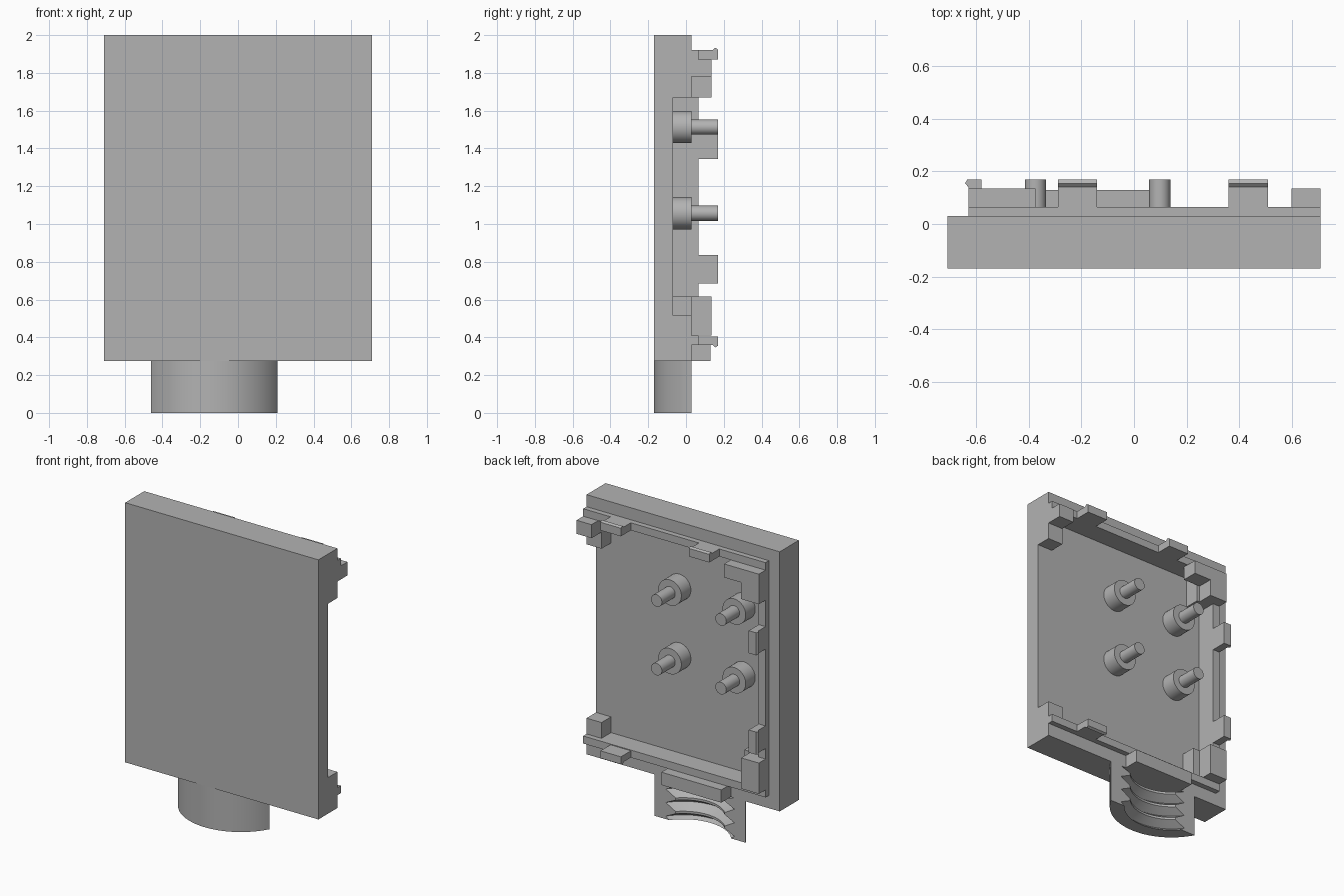
import bpy, bmesh, math
from mathutils import Vector

if "Cube" in bpy.data.objects:
    bpy.data.objects.remove(bpy.data.objects["Cube"], do_unlink=True)

grey = bpy.data.materials.new("grey plastic")
grey.use_nodes = True
GREY = (0.45, 0.45, 0.45, 1)
grey.diffuse_color = GREY
grey.node_tree.nodes["Principled BSDF"].inputs["Base Color"].default_value = GREY


def finish(name, bm):
    bmesh.ops.recalc_face_normals(bm, faces=bm.faces)
    mesh = bpy.data.meshes.new(name)
    bm.to_mesh(mesh)
    bm.free()
    mesh.materials.append(grey)
    ob = bpy.data.objects.new(name, mesh)
    bpy.context.collection.objects.link(ob)
    return ob


def box(name, x, y, z):
    """Box from (min, max) pairs."""
    bm = bmesh.new()
    bmesh.ops.create_cube(bm, size=1)
    for v in bm.verts:
        v.co = Vector([r[0] if c < 0 else r[1] for c, r in zip(v.co, (x, y, z))])
    return finish(name, bm)


def prism(name, points, direction):
    """Extrude a closed outline of 3D points along a direction."""
    bm = bmesh.new()
    face = bm.faces.new([bm.verts.new(p) for p in points])
    ext = bmesh.ops.extrude_face_region(bm, geom=[face])
    bmesh.ops.translate(bm, vec=direction,
                        verts=[g for g in ext["geom"] if isinstance(g, bmesh.types.BMVert)])
    return finish(name, bm)


def smooth(ob):
    bpy.ops.object.select_all(action='DESELECT')
    ob.select_set(True)
    bpy.context.view_layer.objects.active = ob
    bpy.ops.object.shade_smooth_by_angle(angle=math.radians(30))


def peg(name, x, z, radius, y0, y1):
    pts = [(x + radius * math.cos(a), y0, z + radius * math.sin(a))
           for a in (math.tau * i / 40 for i in range(40))]
    smooth(prism(name, pts, (0, y1 - y0, 0)))


# Main levels of the shell
W, FRONT, FLOOR, RIM, LIP = 0.71, -0.17, -0.07, 0.03, 0.065
BOT, TOP = 0.275, 2.0
IN_X, IN_BOT, IN_TOP = -0.58, 0.41, 1.87
OUT_X, OUT_BOT, OUT_TOP = -0.63, 0.36, 1.92
TIP, BLOCK = 0.17, 0.135

# Shell: one C-shaped rim around a floor, open on the left side
box("front_plate", (-W, W), (FRONT, FLOOR), (BOT, TOP))


def c_frame(name, x0, xi, z0, zi0, zi1, z1, y0, y1):
    outline = [(W, z0), (x0, z0), (x0, z1), (W, z1), (W, zi1), (xi, zi1), (xi, zi0), (W, zi0)]
    prism(name, [(x, y0, z) for x, z in outline], (0, y1 - y0, 0))


c_frame("shell_wall", -W, IN_X, BOT, IN_BOT, IN_TOP, TOP, FLOOR, RIM)
c_frame("raised_lip", OUT_X, IN_X, OUT_BOT, IN_BOT, IN_TOP, OUT_TOP, RIM, LIP)


# Snap clips with a small hook pointing outwards
def clip(name, along, start, length, inner, outer, hook):
    profile = [(inner, LIP), (outer, LIP), (outer, 0.14), (outer + hook, 0.155),
               (outer + hook * 0.3, TIP), (inner, TIP)]
    if along == "x":
        prism(name, [(start, y, c) for c, y in profile], (length, 0, 0))
    else:
        prism(name, [(c, y, start) for c, y in profile], (0, 0, length))


for x in (-0.29, 0.36):
    clip("top_clip", "x", x, 0.15, IN_TOP, OUT_TOP, 0.013)
clip("bottom_clip", "x", 0.36, 0.15, IN_BOT - 0.005, OUT_BOT, -0.013)
for z in (0.685, 1.345):
    clip("side_clip", "z", z, 0.15, IN_X, OUT_X, -0.013)

# Corner blocks
box("top_left_block", (0.6, W), (FLOOR, RIM), (1.67, IN_TOP))
box("top_left_stud", (0.6, W), (RIM, BLOCK), (1.78, IN_TOP))
box("bottom_left_block", (0.6, W), (FLOOR, RIM), (IN_BOT, 0.515))
ell = [(OUT_X, 1.67), (-0.5, 1.67), (-0.5, 1.78), (-0.375, 1.78), (-0.375, IN_TOP), (OUT_X, IN_TOP)]
prism("top_right_bracket", [(x, RIM, z) for x, z in ell], (0, BLOCK - RIM, 0))
box("top_right_block", (IN_X, -0.48), (FLOOR, RIM), (1.67, IN_TOP))
box("bottom_right_stud", (OUT_X, -0.5), (RIM, BLOCK), (IN_BOT, 0.615))
box("bottom_right_block", (IN_X, -0.45), (FLOOR, RIM), (IN_BOT, 0.615))

# Bosses and pins
for x in (-0.375, 0.098):
    for z in (1.057, 1.513):
        peg("boss", x, z, 0.085, FLOOR, RIM)
        peg("pin", x, z, 0.04, RIM, TIP)

# Bar above the neck
box("neck_bar", (-0.35, 0.09), (RIM, 0.13), (BOT, OUT_BOT))

# Neck: curved outside, ridged inside, cut flat at the rim
CX, CY, R = -0.125, 0.21, 0.38
rings = [(0, R), (0, 0.29)]
for i in range(3):
    z = 0.02 + i * 0.09
    rings += [(z, 0.31), (z + 0.035, 0.255), (z + 0.05, 0.255)]
rings += [(BOT, 0.31), (BOT, R)]
bm = bmesh.new()
N = 32
grid = []
for z, r in rings:
    half = math.acos((CY - RIM) / r)
    grid.append([bm.verts.new((CX + r * math.sin(a), CY - r * math.cos(a), z))
                 for a in (half * (2 * i / N - 1) for i in range(N + 1))])
for k, row in enumerate(grid):
    nxt = grid[(k + 1) % len(grid)]
    for i in range(N):
        bm.faces.new((row[i], row[i + 1], nxt[i + 1], nxt[i]))
for i in (0, N):
    bm.faces.new([row[i] for row in grid])
smooth(finish("ridged_neck", bm))
